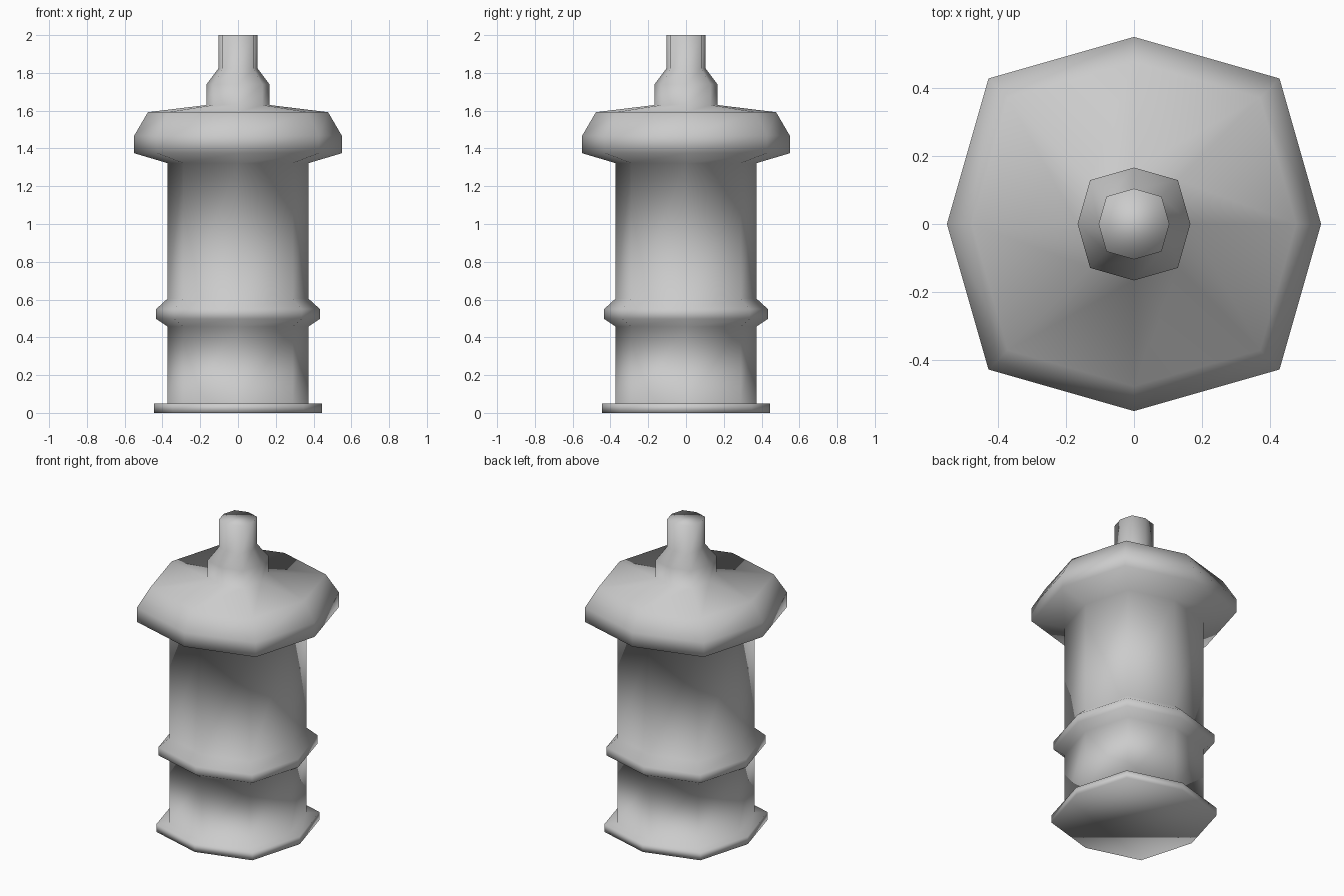
import bpy, bmesh, math

if "Cube" in bpy.data.objects:
    bpy.data.objects.remove(bpy.data.objects["Cube"])

SIDES = 8
DIAGONAL = 1.1   # the octagon's diagonal corners stick out a little further


def lathe(name, profile):
    """Sweep (radius, height) points round z as a closed octagonal solid."""
    bm = bmesh.new()
    rings = []
    for r, z in profile:
        ring = []
        for i in range(SIDES):
            a = math.tau * i / SIDES
            k = r * (DIAGONAL if i % 2 else 1.0)
            ring.append(bm.verts.new((k * math.cos(a), k * math.sin(a), z)))
        rings.append(ring)
    for low, high in zip(rings, rings[1:]):
        for i in range(SIDES):
            j = (i + 1) % SIDES
            bm.faces.new((low[i], low[j], high[j], high[i]))
    bm.faces.new(rings[0][::-1])
    bm.faces.new(rings[-1])
    for f in bm.faces:
        f.smooth = True
    bm.normal_update()
    mesh = bpy.data.meshes.new(name)
    bm.to_mesh(mesh)
    bm.free()
    obj = bpy.data.objects.new(name, mesh)
    bpy.context.collection.objects.link(obj)
    return obj


# One continuous smooth-shaded turned body
lathe("turned_post", [
    (0.444, 0.0), (0.444, 0.05), (0.373, 0.05),                    # foot plate
    (0.373, 0.457), (0.433, 0.497), (0.433, 0.55), (0.373, 0.605),  # collar
    (0.373, 1.322),                                                # column
    (0.55, 1.375), (0.55, 1.467), (0.477, 1.592),                  # cap
    (0.166, 1.63), (0.166, 1.74), (0.104, 1.823), (0.104, 2.0),    # neck and stem
])
